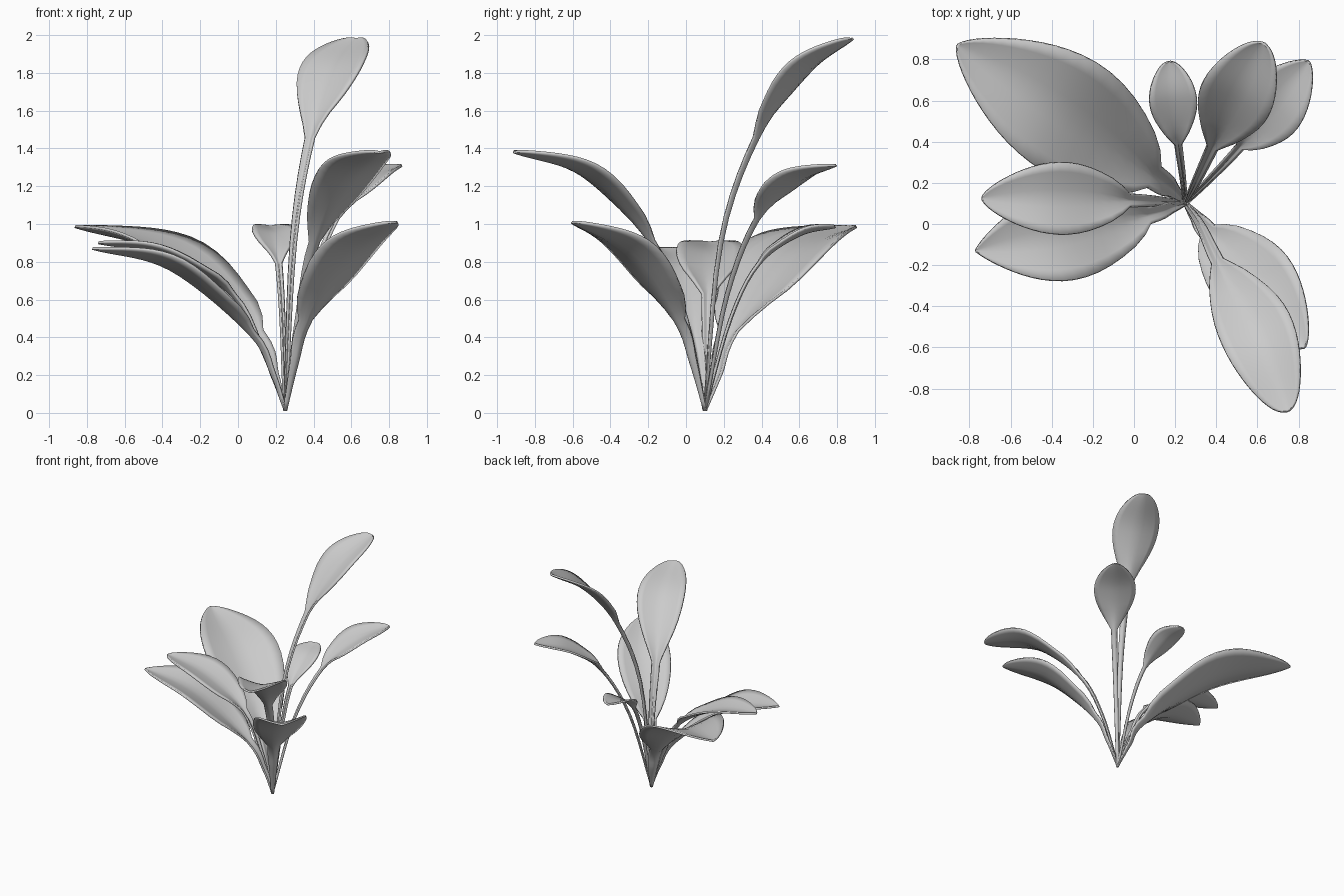
import bpy, bmesh
from math import sin, pi
from mathutils import Vector

if "Cube" in bpy.data.objects:
    bpy.data.objects.remove(bpy.data.objects["Cube"], do_unlink=True)

# One plain grey for the whole plant
grey = bpy.data.materials.new("leaf_grey")
grey.use_nodes = True
colour = (0.6, 0.6, 0.6, 1)
grey.diffuse_color = colour
grey.node_tree.nodes["Principled BSDF"].inputs["Base Color"].default_value = colour

ROOT = (0.25, 0.10, 0.012)
STEM_STEPS, BLADE_STEPS, COLUMNS = 10, 20, 8


def spline(points, s):
    """Point on a smooth curve through all points, s counted in segments."""
    p = [2 * points[0] - points[1], *points, 2 * points[-1] - points[-2]]
    i = min(int(s), len(points) - 2)
    f = s - i
    a, b, c, d = p[i:i + 4]
    return 0.5 * (2 * b + (c - a) * f + (2 * a - 5 * b + 4 * c - d) * f ** 2
                  + (3 * b - a - 3 * c + d) * f ** 3)


def leaf(name, stem_mid, blade_start, blade_mid, tip, half, stem, blunt, skew=1.0):
    """Channelled stem that opens into a cupped blade with a blunt or pointed tip."""
    pts = [Vector(p) for p in (ROOT, stem_mid, blade_start, blade_mid, tip)]
    out = pts[4] - pts[2]
    side = Vector((out.y, -out.x, 0)).normalized()
    stations = []
    for k in range(STEM_STEPS):
        f = k / STEM_STEPS
        stations.append((2 * f, 0.008 + (stem - 0.008) * f, 0.6))
    for k in range(BLADE_STEPS + 1):
        t = 1 - (1 - k / BLADE_STEPS) ** 1.6
        swell = max(sin(pi * t ** skew), 0) ** (1 - blunt * t)
        width = max(stem * (1 - t) ** 2 + (half - stem / 4) * swell, 0.004)
        stations.append((2 + 2 * t, width, 0.25 + 0.35 * max(0, 1 - 4 * t)))

    bm = bmesh.new()
    rows = []
    for s, width, cup in stations:
        tangent = spline(pts, min(s + 0.02, 4)) - spline(pts, max(s - 0.02, 0))
        up = side.cross(tangent).normalized()
        centre = spline(pts, s)
        row = []
        for j in range(COLUMNS + 1):
            u = 2 * j / COLUMNS - 1
            row.append(bm.verts.new(centre + side * u * width
                                    + up * cup * width * abs(u) ** 1.4))
        rows.append(row)
    for r, q in zip(rows, rows[1:]):
        for j in range(COLUMNS):
            bm.faces.new((r[j], r[j + 1], q[j + 1], q[j]))
    mesh = bpy.data.meshes.new(name)
    bm.to_mesh(mesh)
    bm.free()
    mesh.materials.append(grey)
    obj = bpy.data.objects.new(name, mesh)
    bpy.context.collection.objects.link(obj)
    solid = obj.modifiers.new("thickness", "SOLIDIFY")
    solid.thickness = 0.014
    solid.offset = 0
    bpy.ops.object.select_all(action="DESELECT")
    obj.select_set(True)
    bpy.context.view_layer.objects.active = obj
    bpy.ops.object.shade_smooth_by_angle(angle=0.7)


# Leaves at the back
leaf("tall_back_leaf", (0.295, 0.19, 0.9), (0.385, 0.38, 1.45),
     (0.50, 0.62, 1.79), (0.63, 0.88, 1.98), 0.18, 0.027, 0.5, 1.15)
leaf("back_left_leaf", (0.37, 0.22, 0.62), (0.52, 0.38, 1.02),
     (0.68, 0.58, 1.22), (0.85, 0.79, 1.31), 0.16, 0.02, 0.35)
leaf("small_back_leaf", (0.235, 0.24, 0.5), (0.215, 0.39, 0.79),
     (0.19, 0.60, 0.94), (0.17, 0.79, 0.985), 0.115, 0.016, 0.5, 1.1)
leaf("broad_back_leaf", (0.18, 0.17, 0.2), (0.08, 0.24, 0.41),
     (-0.37, 0.56, 0.83), (-0.86, 0.87, 0.985), 0.29, 0.06, 0.3)

# Leaves on the right side
leaf("upper_right_leaf", (0.13, 0.11, 0.32), (-0.03, 0.115, 0.62),
     (-0.38, 0.125, 0.83), (-0.74, 0.125, 0.90), 0.175, 0.03, 0.35)
leaf("lower_right_leaf", (0.18, 0.08, 0.2), (0.06, 0.04, 0.42),
     (-0.36, -0.06, 0.76), (-0.77, -0.13, 0.87), 0.22, 0.04, 0.2)

# Leaves at the front
leaf("upper_front_leaf", (0.325, -0.01, 0.5), (0.41, -0.19, 0.9),
     (0.60, -0.53, 1.25), (0.75, -0.91, 1.38), 0.18, 0.03, 0.5, 1.1)
leaf("lower_front_leaf", (0.305, 0.03, 0.26), (0.37, -0.05, 0.48),
     (0.61, -0.31, 0.84), (0.83, -0.6, 1.01), 0.2, 0.045, 0.35)
